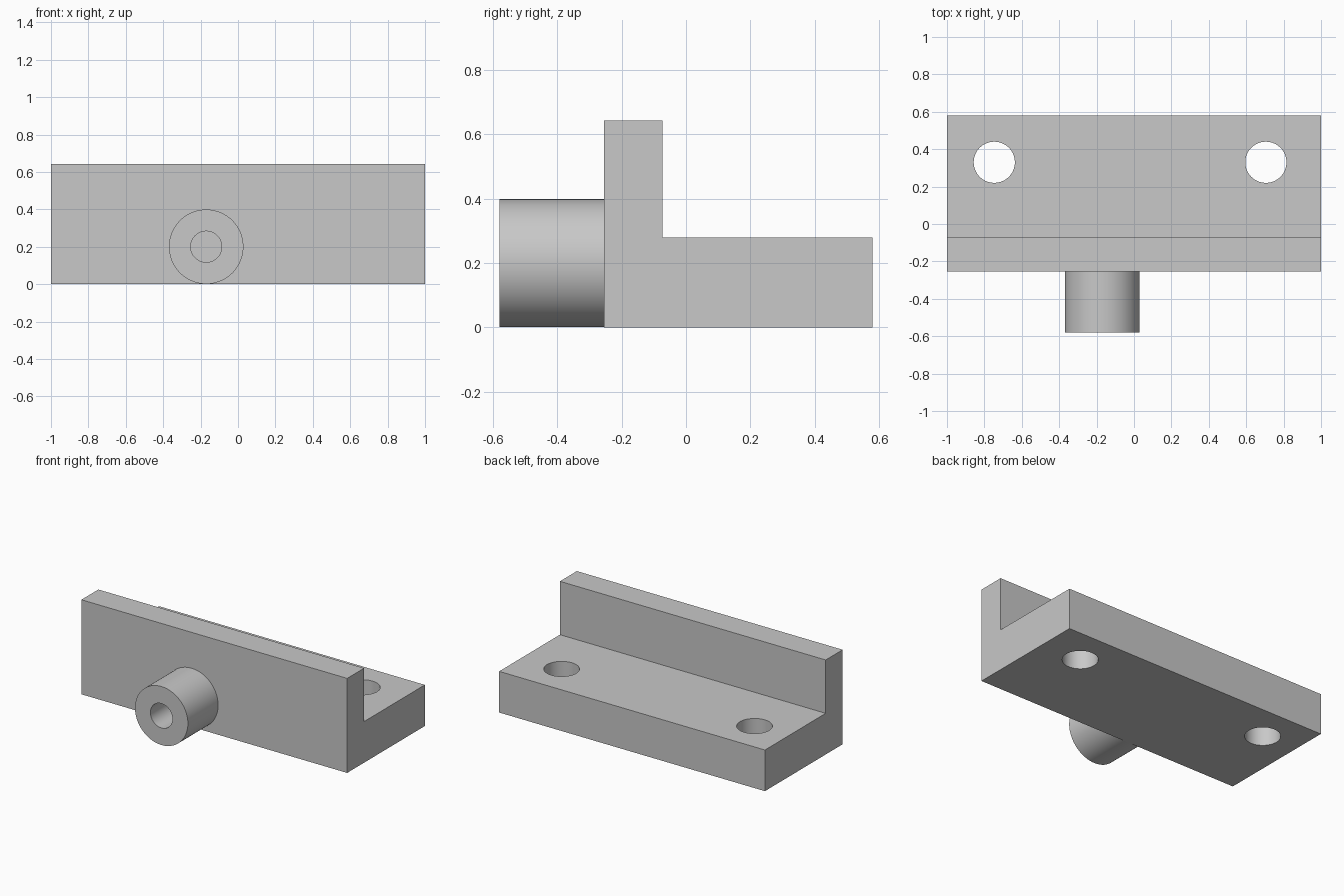
import bpy
import math
from mathutils import Vector

cube = bpy.data.objects.get("Cube")
if cube:
    bpy.data.objects.remove(cube, do_unlink=True)

# Single plain grey
GREY = (0.58, 0.58, 0.58, 1)
grey = bpy.data.materials.new("plain grey")
grey.use_nodes = True
grey.diffuse_color = GREY
grey.node_tree.nodes["Principled BSDF"].inputs["Base Color"].default_value = GREY


def extrude_profile(name, profile, x0, x1):
    """Solid made by sweeping a (y, z) outline along x."""
    n = len(profile)
    verts = [(x, y, z) for x in (x0, x1) for y, z in profile]
    faces = [tuple(reversed(range(n))), tuple(range(n, 2 * n))]
    faces += [(i, (i + 1) % n, n + (i + 1) % n, n + i) for i in range(n)]
    mesh = bpy.data.meshes.new(name)
    mesh.from_pydata(verts, [], faces)
    mesh.materials.append(grey)
    obj = bpy.data.objects.new(name, mesh)
    bpy.context.collection.objects.link(obj)
    return obj


def cylinder(name, start, end, radius):
    """Round bar between two points."""
    a, b = Vector(start), Vector(end)
    bpy.ops.mesh.primitive_cylinder_add(
        vertices=96, radius=radius, depth=(b - a).length, location=(a + b) / 2,
        rotation=(b - a).to_track_quat("Z", "Y").to_euler())
    obj = bpy.context.object
    obj.name = name
    obj.data.materials.append(grey)
    return obj


def boolean(target, tool, operation):
    """Apply a boolean and discard the tool."""
    mod = target.modifiers.new(operation, "BOOLEAN")
    mod.operation = operation
    mod.solver = "EXACT"
    mod.object = tool
    bpy.context.view_layer.objects.active = target
    bpy.ops.object.modifier_apply(modifier=mod.name)
    bpy.data.objects.remove(tool, do_unlink=True)


# L-shaped bracket: upright wall at the front, thick base behind it
FRONT, WALL_BACK, BACK = -0.255, -0.073, 0.58
BASE_TOP, WALL_TOP = 0.28, 0.643
bracket = extrude_profile("bracket", [
    (FRONT, 0), (BACK, 0), (BACK, BASE_TOP),
    (WALL_BACK, BASE_TOP), (WALL_BACK, WALL_TOP), (FRONT, WALL_TOP)], -1, 1)

# Vertical mounting holes
for x in (-0.747, 0.705):
    boolean(bracket, cylinder("hole_cutter", (x, 0.33, -0.1), (x, 0.33, 0.4), 0.11),
            "DIFFERENCE")

# Round boss on the front wall, with a blind bore
BX, BZ = -0.17, 0.2
boss = cylinder("boss", (BX, -0.58, BZ), (BX, FRONT, BZ), 0.199)
boolean(boss, cylinder("bore_cutter", (BX, -0.7, BZ), (BX, FRONT + 0.1, BZ), 0.083),
        "DIFFERENCE")

for obj in (bracket, boss):
    bpy.ops.object.select_all(action="DESELECT")
    obj.select_set(True)
    bpy.context.view_layer.objects.active = obj
    bpy.ops.object.shade_smooth_by_angle(angle=math.radians(30))
